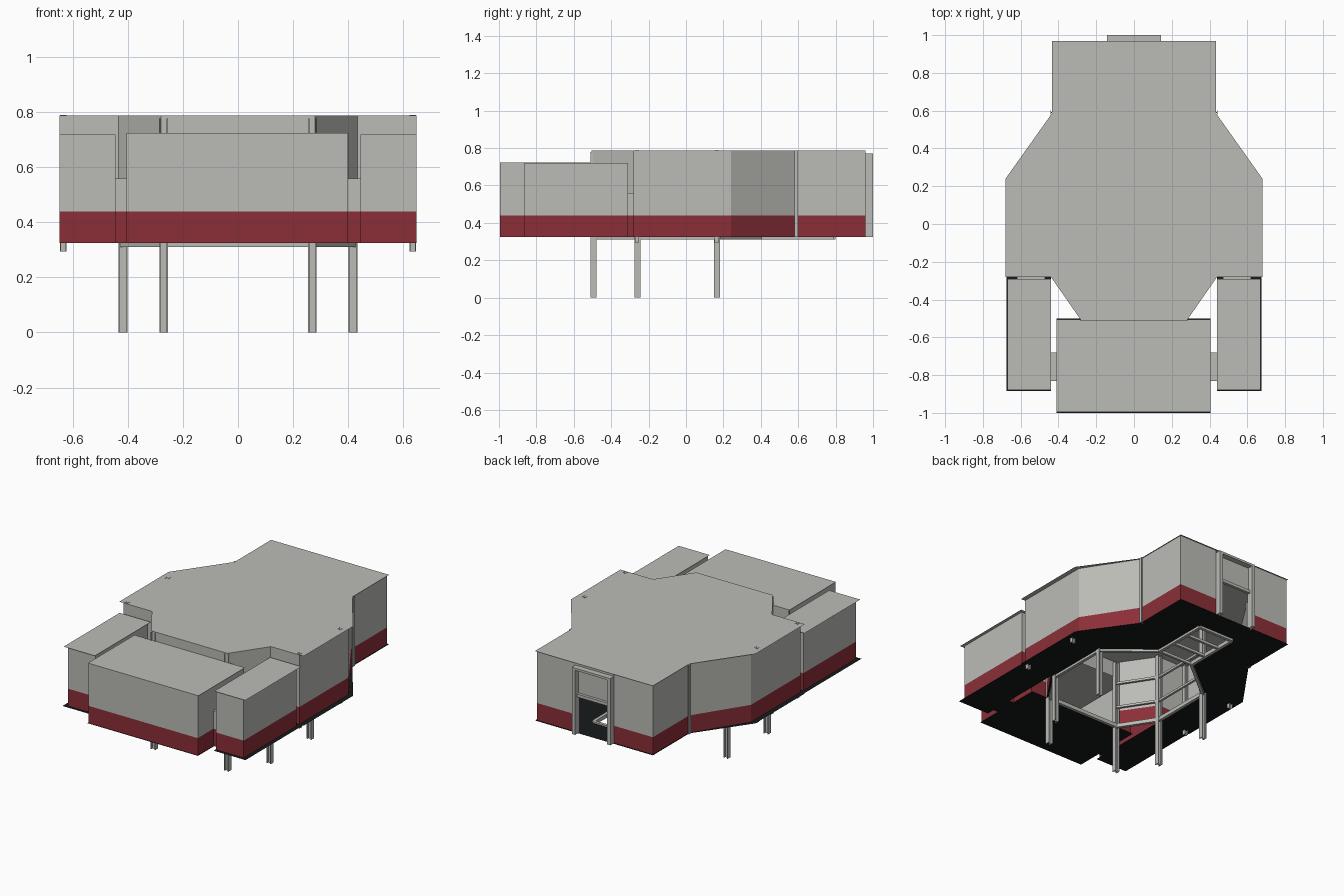
import bpy
import bmesh
from mathutils import Vector

cube = bpy.data.objects.get("Cube")
if cube:
    bpy.data.objects.remove(cube, do_unlink=True)


def material(name, rgb):
    m = bpy.data.materials.new(name)
    m.use_nodes = True
    m.diffuse_color = (*rgb, 1)
    bsdf = m.node_tree.nodes["Principled BSDF"]
    bsdf.inputs["Base Color"].default_value = (*rgb, 1)
    bsdf.inputs["Roughness"].default_value = 0.8
    return m


GREY = material("warm grey panel", (0.50, 0.50, 0.47))
RED = material("dark red band", (0.26, 0.028, 0.04))
BLACK = material("black floor", (0.008, 0.011, 0.011))

FLOOR, BAND, ROOF, LOW_ROOF, DOORWAY = 0.325, 0.44, 0.788, 0.724, 0.56


def finish(name, bm, *mats):
    mesh = bpy.data.meshes.new(name)
    bm.to_mesh(mesh)
    bm.free()
    for m in mats:
        mesh.materials.append(m)
    obj = bpy.data.objects.new(name, mesh)
    bpy.context.collection.objects.link(obj)
    return obj


def walls(name, path, top, closed=False, low=FLOOR):
    """Sheet walls along a counter-clockwise path, red below the band height."""
    bm = bmesh.new()
    pairs = list(zip(path, path[1:] + path[:1]))
    if not closed:
        pairs.pop()
    levels = [low, BAND, top] if low < BAND else [low, top]
    for p, q in pairs:
        for z0, z1 in zip(levels, levels[1:]):
            f = bm.faces.new([bm.verts.new((*c, z)) for c, z in
                              ((p, z0), (q, z0), (q, z1), (p, z1))])
            f.material_index = 1 if z1 <= BAND else 0
    return finish(name, bm, GREY, RED)


def sheet(name, outline, z, mat, up=True, hole=None):
    """Flat plate with an optional hole."""
    bm = bmesh.new()
    edges = []
    for loop in (outline, hole or []):
        vs = [bm.verts.new((*p, z)) for p in loop]
        edges += [bm.edges.new((a, b)) for a, b in zip(vs, vs[1:] + vs[:1])]
    bmesh.ops.triangle_fill(bm, use_beauty=True, edges=edges)
    for f in bm.faces:
        f.normal_update()
        if (f.normal.z > 0) != up:
            f.normal_flip()
    return finish(name, bm, mat)


def add_box(bm, x0, x1, y0, y1, z0, z1):
    vs = bmesh.ops.create_cube(bm, size=1)["verts"]
    for v in vs:
        v.co = ((x0 + x1) / 2 + v.co.x * (x1 - x0),
                (y0 + y1) / 2 + v.co.y * (y1 - y0),
                (z0 + z1) / 2 + v.co.z * (z1 - z0))


def box(name, *bounds, mat=GREY):
    bm = bmesh.new()
    add_box(bm, *bounds)
    return finish(name, bm, mat)


def h_column(name, x, y, z0, z1, w=0.032):
    """Steel column with an H section."""
    bm = bmesh.new()
    h, t = w / 2, w / 6
    add_box(bm, x - h, x - h + t, y - h, y + h, z0, z1)
    add_box(bm, x + h - t, x + h, y - h, y + h, z0, z1)
    add_box(bm, x - h + t, x + h - t, y - t / 2, y + t / 2, z0, z1)
    return finish(name, bm, GREY)


def beams(name, path, z0, z1, width=0.02, closed=True):
    """Horizontal beams following a path."""
    bm = bmesh.new()
    pairs = list(zip(path, path[1:] + path[:1]))
    if not closed:
        pairs.pop()
    for p, q in pairs:
        a, b = Vector(p), Vector(q)
        d = (b - a).normalized()
        n = Vector((-d.y, d.x)) * width / 2
        corners = [a + n, a - n, b - n, b + n]
        lo = [bm.verts.new((*c, z0)) for c in corners]
        hi = [bm.verts.new((*c, z1)) for c in corners]
        bm.faces.new(lo)
        bm.faces.new(hi)
        for i in range(4):
            j = (i + 1) % 4
            bm.faces.new((lo[i], lo[j], hi[j], hi[i]))
    bmesh.ops.recalc_face_normals(bm, faces=bm.faces[:])
    return finish(name, bm, GREY)


def mirrored(half):
    """Complete a left-hand outline with its mirror image."""
    return half + [(-x, y) for x, y in reversed(half)]


def rect(x0, x1, y0, y1):
    return [(x0, y0), (x1, y0), (x1, y1), (x0, y1)]


# Main hall: roof and floor plates overhang the walls at the sides
plate = mirrored([(0.28, -0.51), (0.44, -0.28), (0.68, -0.28),
                  (0.68, 0.24), (0.435, 0.585), (0.435, 0.97)])
well = mirrored([(0.27, -0.49), (0.42, -0.26), (0.42, 0.165),
                 (0.13, 0.4), (0.13, 0.79)])
sheet("hall_roof", plate, ROOF, GREY)
sheet("hall_floor", plate, FLOOR, BLACK, up=False, hole=well)

left_wall = [(0.28, -0.505), (0.435, -0.28), (0.648, -0.28), (0.648, 0.24),
             (0.428, 0.58), (0.428, 0.96), (0.14, 0.96)]
walls("hall_left_wall", left_wall, ROOF)
walls("hall_right_wall", [(-x, y) for x, y in reversed(left_wall)], ROOF)
walls("hall_front_header", [(-0.28, -0.505), (0.28, -0.505)], ROOF, low=0.68)

# Rear door: two posts, lintel and a panel above the opening
walls("door_panel", [(0.14, 0.962), (-0.14, 0.962)], ROOF, low=0.58)
for side, s in (("left", 1), ("right", -1)):
    box(f"door_post_{side}", s * 0.13 - 0.012, s * 0.13 + 0.012,
        0.955, 1.0, FLOOR, 0.77)
box("door_lintel", -0.13, 0.13, 0.96, 1.0, 0.755, 0.77)
box("door_crossbar", -0.13, 0.13, 0.96, 0.98, 0.57, 0.59)

# Front room
walls("front_room_walls", rect(-0.405, 0.4, -0.995, -0.51)[3:]
      + rect(-0.405, 0.4, -0.995, -0.51)[:3], LOW_ROOF)
sheet("front_room_roof", rect(-0.41, 0.405, -0.995, -0.505), LOW_ROOF, GREY)
sheet("front_room_floor", rect(-0.41, 0.405, -1.0, -0.5), FLOOR, BLACK, up=False)
for s in (1, -1):
    ends = sorted((s * 0.28, s * 0.402))
    walls("front_room_back_wall", [(ends[1], -0.51), (ends[0], -0.51)], LOW_ROOF)

# Side rooms with low passages to the front room and hall
for side, s in (("left", 1), ("right", -1)):
    def span(a, b):
        return sorted((s * a, s * b))

    walls(f"{side}_room_walls", rect(*span(0.445, 0.648), -0.865, -0.31),
          LOW_ROOF - 0.004, closed=True)
    sheet(f"{side}_room_roof", rect(*span(0.44, 0.67), -0.88, -0.29),
          LOW_ROOF - 0.004, GREY)
    sheet(f"{side}_room_floor", rect(*span(0.44, 0.675), -0.885, -0.28),
          FLOOR, BLACK, up=False)
    for label, r in (("front", rect(*span(0.4, 0.446), -0.83, -0.68)),
                     ("rear", rect(*span(0.47, 0.62), -0.312, -0.279))):
        walls(f"{side}_{label}_passage_walls", r, DOORWAY, closed=True)
        sheet(f"{side}_{label}_passage_roof", r, DOORWAY, GREY)
        sheet(f"{side}_{label}_passage_floor", r, FLOOR, BLACK, up=False)

    # Supporting legs around the floor well
    for label, x, y in (("front", 0.27, -0.495), ("middle", 0.418, -0.26),
                        ("rear", 0.418, 0.165)):
        h_column(f"{side}_{label}_leg", s * x, y, 0, ROOF - 0.01)

    # Wall columns poking below the floor
    for label, y in (("front", -0.262), ("rear", 0.165)):
        h_column(f"{side}_{label}_wall_column", s * 0.635, y, 0.295,
                 ROOF + 0.002, 0.024)
    h_column(f"{side}_corner_column", s * 0.432, 0.59, FLOOR, ROOF, 0.02)

# Floor well: rim, window rails and cross members over the rear channel
beams("well_rim", well, 0.31, 0.335)
beams("well_lower_rail", well[:3], 0.45, 0.465, 0.015, closed=False)
beams("well_upper_rail", well[:3], 0.62, 0.635, 0.015, closed=False)
beams("well_lower_rail_right", well[-3:], 0.45, 0.465, 0.015, closed=False)
beams("well_upper_rail_right", well[-3:], 0.62, 0.635, 0.015, closed=False)
for y in (0.4, 0.53, 0.66):
    box("channel_cross_member", -0.13, 0.13, y - 0.008, y + 0.008, 0.312, 0.33)
